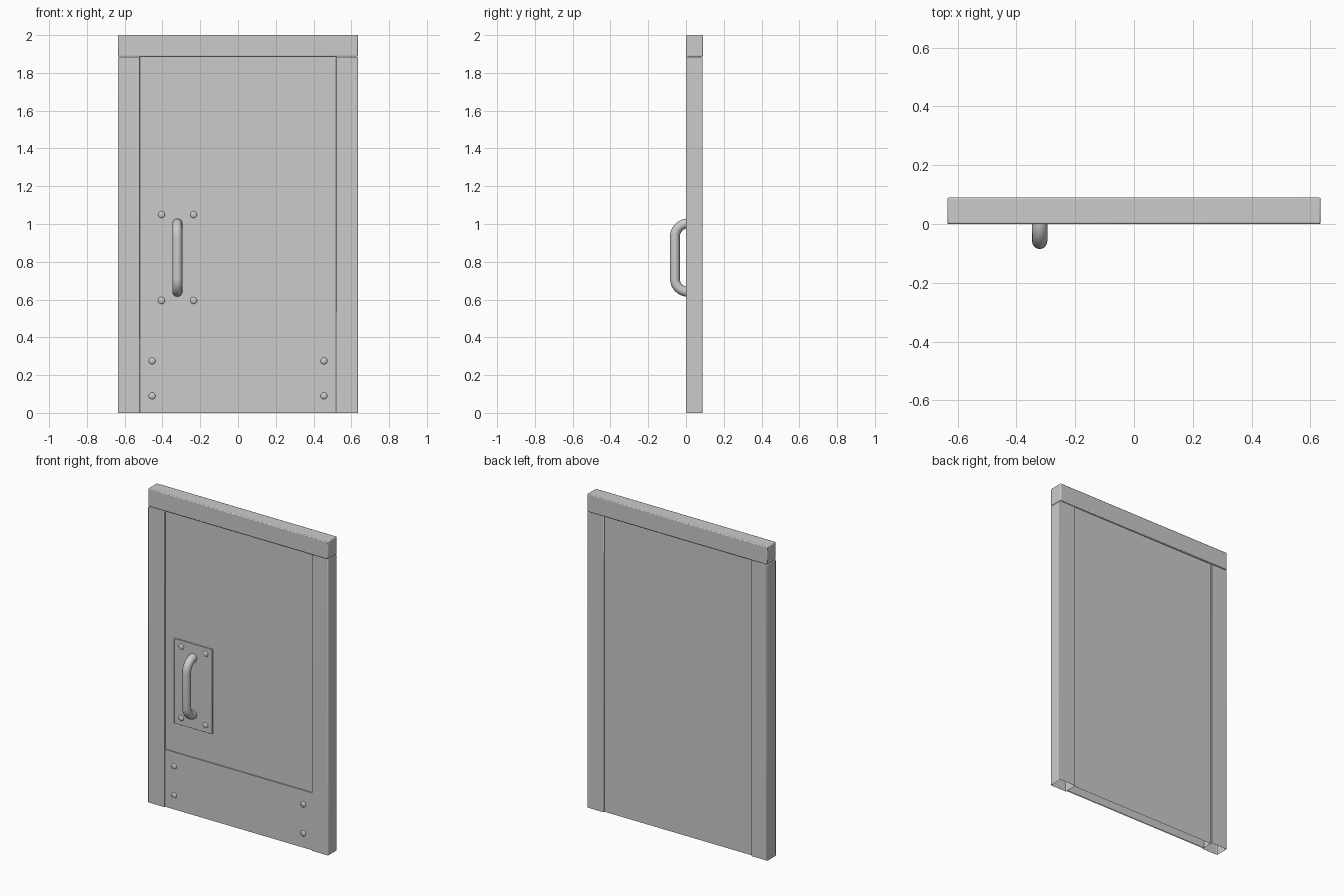
import bpy, bmesh, math
from mathutils import Matrix, Vector

if "Cube" in bpy.data.objects:
    bpy.data.objects.remove(bpy.data.objects["Cube"])


def finish(bm, name, bevel=0.0, angle=40):
    mesh = bpy.data.meshes.new(name)
    bm.to_mesh(mesh)
    bm.free()
    ob = bpy.data.objects.new(name, mesh)
    bpy.context.collection.objects.link(ob)
    bpy.ops.object.select_all(action='DESELECT')
    ob.select_set(True)
    bpy.context.view_layer.objects.active = ob
    if bevel:
        mod = ob.modifiers.new("soft_edges", 'BEVEL')
        mod.width, mod.segments = bevel, 2
    bpy.ops.object.shade_smooth_by_angle(angle=math.radians(angle))
    return ob


def box(name, x, y, z, bevel=0.0, open_bottom=False):
    """Box from (min, max) ranges, optionally without its floor face."""
    bm = bmesh.new()
    lo, hi = Vector((x[0], y[0], z[0])), Vector((x[1], y[1], z[1]))
    bmesh.ops.create_cube(bm, size=1, matrix=Matrix.Translation((lo + hi) / 2)
                          @ Matrix.Diagonal((*(hi - lo), 1)))
    if open_bottom:
        bm.normal_update()
        floor = [f for f in bm.faces if f.normal.z < -0.9]
        bmesh.ops.delete(bm, geom=floor, context='FACES_ONLY')
    return finish(bm, name, bevel)


def rivet(name, x, y, z, r=0.018, h=0.007):
    """Shallow dome facing the front."""
    bm = bmesh.new()
    bmesh.ops.create_uvsphere(bm, u_segments=16, v_segments=8, radius=1,
                              matrix=Matrix.Translation((x, y, z))
                              @ Matrix.Diagonal((r, h, r, 1))
                              @ Matrix.Rotation(math.pi / 2, 4, 'X'))
    return finish(bm, name)


# Frame: two uprights and the header
for side, s in (("left", -1), ("right", 1)):
    box(f"{side}_jamb", sorted((s * 0.52, s * 0.635)), (0, 0.087), (0, 1.884),
        0.004, True)
box("header", (-0.635, 0.635), (0, 0.09), (1.886, 2.0), 0.005)

# Door leaf and its front plates
box("door_leaf", (-0.521, 0.521), (0.014, 0.078), (0, 1.888), 0, True)
box("kick_plate", (-0.52, 0.52), (0.007, 0.015), (0, 0.365), 0, True)
box("handle_plate", (-0.455, -0.187), (0.007, 0.015), (0.55, 1.09), 0.001)

# Rivets at the plate corners
for x in (-0.455, 0.455):
    for z in (0.09, 0.275):
        rivet("kick_plate_rivet", x, 0.007, z)
for x in (-0.405, -0.235):
    for z in (0.595, 1.05):
        rivet("handle_plate_rivet", x, 0.007, z)

# Pull handle: round tube swept along a bracket-shaped path
HX, R, TUBE = -0.321, 0.07, 0.026
Y_BAR, Z_LO, Z_HI = -0.059, 0.641, 1.003
path = [(0.012, Z_LO)]
for cz, start in ((Z_LO + R, 0), (Z_HI - R, math.pi / 2)):
    for i in range(9):
        a = start + i / 8 * math.pi / 2
        path.append((Y_BAR + R - R * math.sin(a), cz - R * math.cos(a)))
path.append((0.012, Z_HI))

bm = bmesh.new()
rings, N = [], 16
for i, p in enumerate(path):
    a, b = path[max(i - 1, 0)], path[min(i + 1, len(path) - 1)]
    t = Vector((0, b[0] - a[0], b[1] - a[1])).normalized()
    side = Vector((1, 0, 0))
    up = t.cross(side)
    c = Vector((HX, *p))
    rings.append([bm.verts.new(c + TUBE * (math.cos(k * math.tau / N) * side
                                           + math.sin(k * math.tau / N) * up))
                  for k in range(N)])
for r0, r1 in zip(rings, rings[1:]):
    for k in range(N):
        bm.faces.new((r0[k], r0[(k + 1) % N], r1[(k + 1) % N], r1[k]))
bmesh.ops.recalc_face_normals(bm, faces=bm.faces)
finish(bm, "pull_handle", angle=60)
